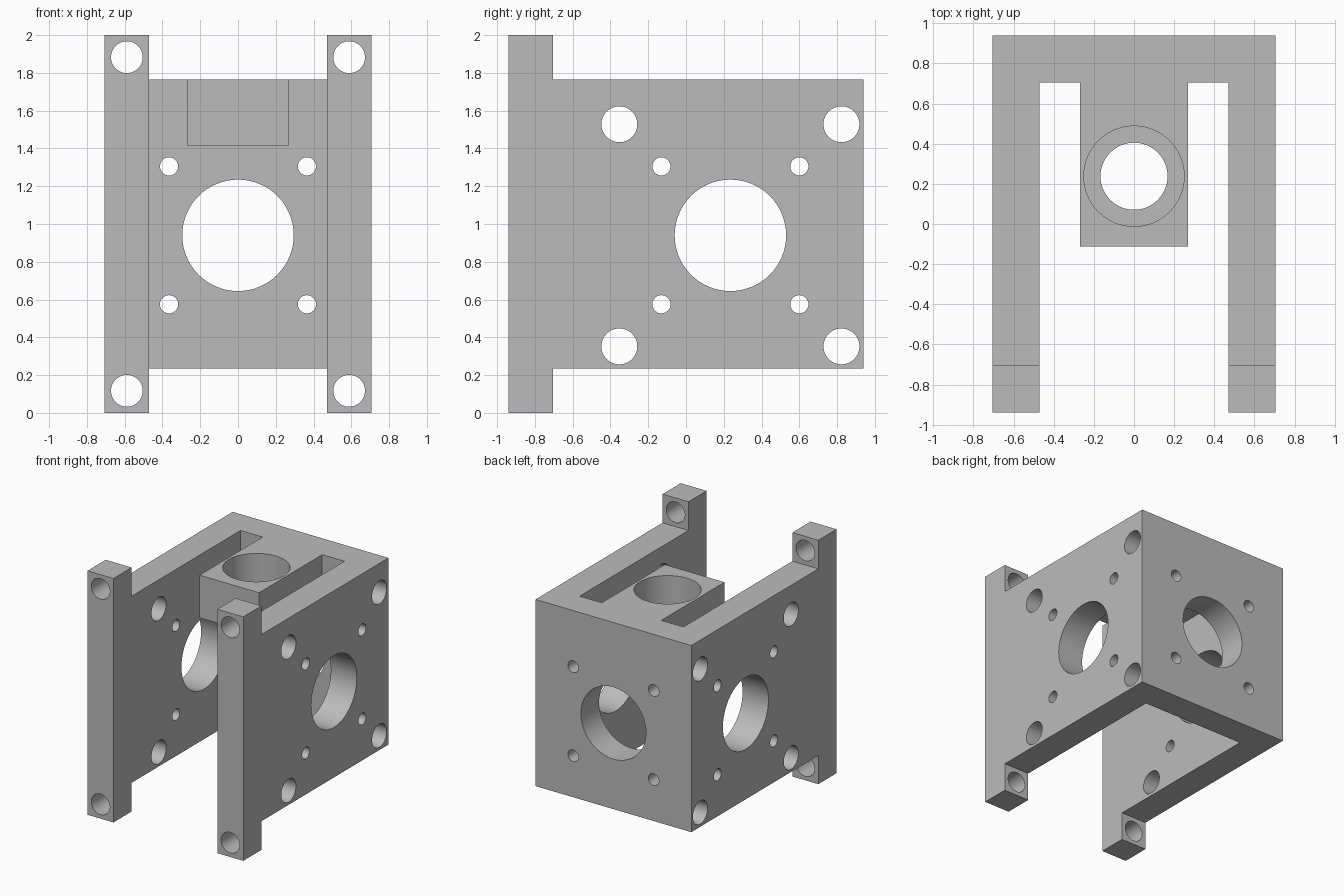
import bpy, bmesh, math
from mathutils import Matrix, Vector

cube = bpy.data.objects.get("Cube")
if cube:
    bpy.data.objects.remove(cube, do_unlink=True)

# Main dimensions
HALF_W, HALF_D, HEIGHT = 0.706, 0.94, 2.0
WALL = 0.235                      # thickness of walls and posts
INNER = HALF_W - WALL             # inner face of the side walls
BACK = HALF_D - WALL              # inner face of the back wall
LOW, HIGH = WALL, HEIGHT - WALL   # bottom and top of the housing
MID = 0.94                        # height of the large bores
AXIS_Y = 0.235                    # depth of the side and top bores

grey = bpy.data.materials.new("plain_grey")
grey.use_nodes = True
colour = (0.5, 0.5, 0.5, 1)
grey.diffuse_color = colour
grey.node_tree.nodes["Principled BSDF"].inputs["Base Color"].default_value = colour


def to_object(bm, name):
    bmesh.ops.recalc_face_normals(bm, faces=bm.faces[:])
    mesh = bpy.data.meshes.new(name)
    bm.to_mesh(mesh)
    bm.free()
    obj = bpy.data.objects.new(name, mesh)
    bpy.context.collection.objects.link(obj)
    mesh.materials.append(grey)
    return obj


cutters = []


def cut_box(lo, hi):
    lo, hi = Vector(lo), Vector(hi)
    bm = bmesh.new()
    bmesh.ops.create_cube(bm, size=1, matrix=Matrix.Translation((lo + hi) / 2)
                          @ Matrix.Diagonal((*(hi - lo), 1)))
    cutters.append(to_object(bm, "box_cutter"))


def cut_hole(axis, centre, radius, length):
    turn = {"x": Matrix.Rotation(math.pi / 2, 4, "Y"),
            "y": Matrix.Rotation(math.pi / 2, 4, "X"),
            "z": Matrix.Identity(4)}[axis]
    bm = bmesh.new()
    bmesh.ops.create_cone(bm, cap_ends=True, segments=64, radius1=radius, radius2=radius,
                          depth=length, matrix=Matrix.Translation(centre) @ turn)
    cutters.append(to_object(bm, "hole_cutter"))


# Plan of the bracket: two side walls, a back wall and a central tongue
TONGUE, TONGUE_Y, TONGUE_Z = 0.27, -0.113, 1.415
half = [(TONGUE, TONGUE_Y), (TONGUE, BACK), (INNER, BACK),
        (INNER, -HALF_D), (HALF_W, -HALF_D), (HALF_W, HALF_D)]
plan = half + [(-x, y) for x, y in reversed(half)]
bm = bmesh.new()
base = bm.faces.new([bm.verts.new((x, y, 0)) for x, y in plan])
top = bmesh.ops.extrude_face_region(bm, geom=[base])["geom"]
bmesh.ops.translate(bm, vec=(0, 0, HEIGHT),
                    verts=[v for v in top if isinstance(v, bmesh.types.BMVert)])
bracket = to_object(bm, "bracket")

# Lower the housing behind the posts, and clear the space under the tongue
cut_box((-1, -BACK, HIGH), (1, 1.2, 2.2))
cut_box((-1, -BACK, -0.2), (1, 1.2, LOW))
cut_box((-0.37, -0.3, -0.3), (0.37, BACK, TONGUE_Z))

# Large bores through the side walls and the back wall
cut_hole("x", (0, AXIS_Y, MID), 0.295, 2)
cut_hole("y", (0, HALF_D - WALL / 2, MID), 0.295, 0.3)

# Screw holes, corner rod holes and post holes
for sz in (-1, 1):
    for s in (-1, 1):
        screw_z = MID + sz * 0.365
        cut_hole("x", (0, AXIS_Y + s * 0.365, screw_z), 0.048, 2)
        cut_hole("y", (s * 0.365, HALF_D - WALL / 2, screw_z), 0.048, 0.3)
        cut_hole("x", (0, AXIS_Y + s * 0.588, MID + sz * 0.588), 0.095, 2)
        cut_hole("y", (s * (HALF_W - WALL / 2), -HALF_D + WALL / 2, 1 + sz * 0.883),
                 0.084, 0.4)

# Stepped bearing seat in the tongue
cut_hole("z", (0, 0.238, HIGH), 0.25, 2 * WALL)
cut_hole("z", (0, 0.238, 1.6), 0.167, 0.44)

# Apply all the cuts
for cutter in cutters:
    cutter.hide_render = True
    mod = bracket.modifiers.new("cut", "BOOLEAN")
    mod.operation, mod.solver, mod.object = "DIFFERENCE", "EXACT", cutter
graph = bpy.context.evaluated_depsgraph_get()
result = bpy.data.meshes.new_from_object(bracket.evaluated_get(graph))
bracket.modifiers.clear()
bracket.data = result
result.materials.clear()
result.materials.append(grey)
for cutter in cutters:
    bpy.data.objects.remove(cutter, do_unlink=True)

# Smooth bores with sharp rims
for obj in bpy.context.selected_objects:
    obj.select_set(False)
bracket.select_set(True)
bpy.context.view_layer.objects.active = bracket
bpy.ops.object.shade_smooth_by_angle(angle=math.radians(30))
